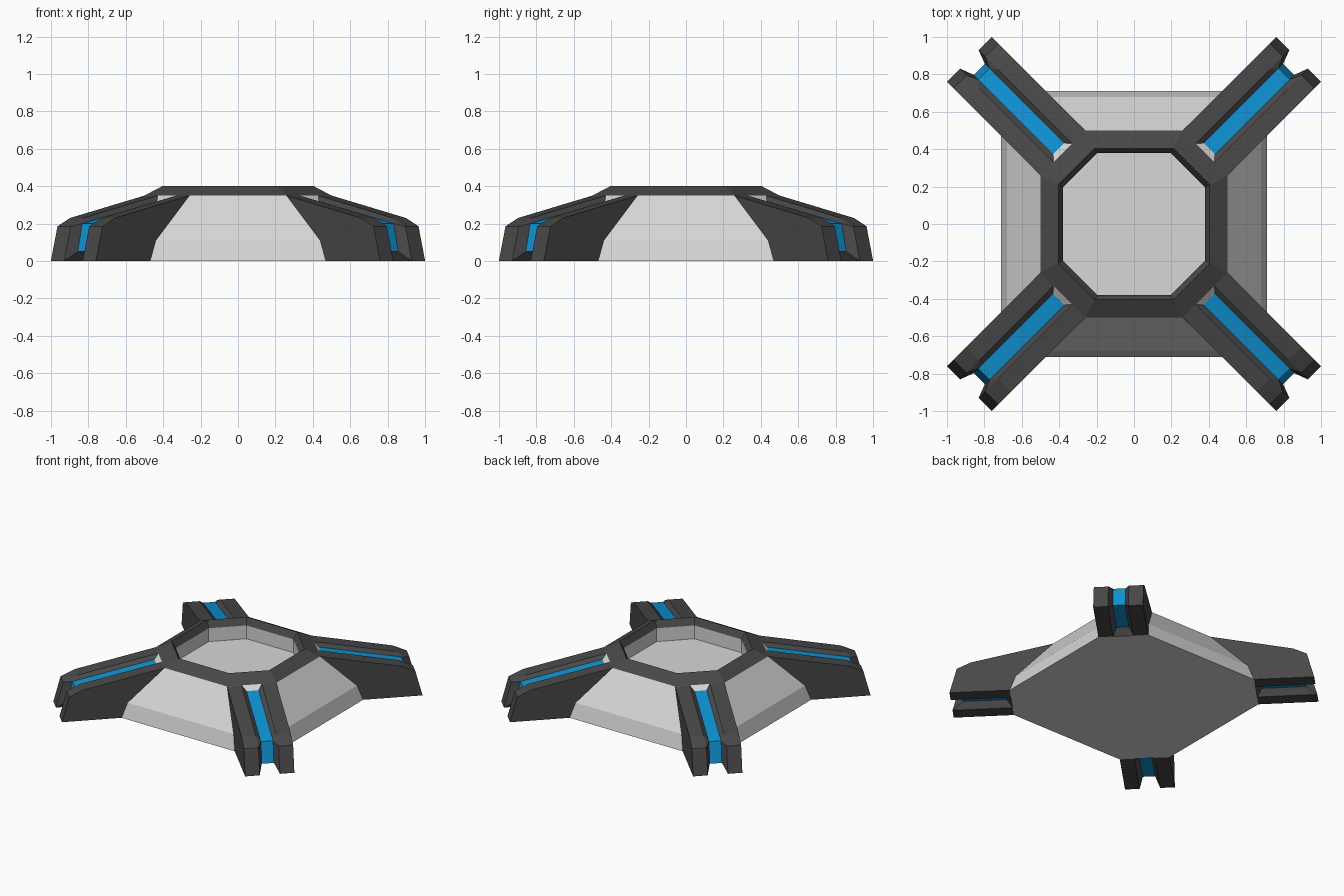
import bpy, bmesh, math
from mathutils import Matrix

if "Cube" in bpy.data.objects:
    bpy.data.objects.remove(bpy.data.objects["Cube"])


def material(name, rgb):
    m = bpy.data.materials.new(name)
    m.diffuse_color = (*rgb, 1)
    m.use_nodes = True
    m.node_tree.nodes["Principled BSDF"].inputs["Base Color"].default_value = m.diffuse_color
    return m


GREY = material("light grey panel", (0.68, 0.68, 0.68))
DARK = material("dark frame", (0.065, 0.065, 0.065))
BLUE = material("blue strip", (0.005, 0.29, 0.65))


def finish(bm, name, mats):
    bmesh.ops.recalc_face_normals(bm, faces=bm.faces)
    me = bpy.data.meshes.new(name)
    bm.to_mesh(me)
    bm.free()
    for m in mats:
        me.materials.append(m)
    ob = bpy.data.objects.new(name, me)
    bpy.context.collection.objects.link(ob)
    return ob


# Hub: stacked octagon loops (half size, half side length, height);
# sloped panels, dark top ring, then a recessed floor
loops = [(.71, .47, 0), (.68, .44, .11), (.5, .26, .35),
         (.405, .21, .4), (.38, .195, .35), (.38, .195, .25)]
bm = bmesh.new()
rings = []
for a, b, z in loops:
    pts = [(a, -b), (a, b), (b, a), (-b, a), (-a, b), (-a, -b), (-b, -a), (b, -a)]
    rings.append([bm.verts.new((x, y, z)) for x, y in pts])
for k, (lo, hi) in enumerate(zip(rings, rings[1:])):
    for i in range(8):
        j = (i + 1) % 8
        f = bm.faces.new((lo[i], lo[j], hi[j], hi[i]))
        f.material_index = 1 if k in (2, 3) else 0
bm.faces.new(rings[0])
bm.faces.new(rings[-1])
finish(bm, "hub", [GREY, DARK])

# Arm: side profile (distance from centre, height) and recessed strip profile
OUTER = [(.834, 0), (1.245, 0), (1.195, .185), (1.10, .23), (.537, .35), (.792, .11)]
STRIP = [(.87, .05), (1.17, .05), (1.135, .2), (.567, .32)]
HALF, RAIL, SLOT = .17, .07, .042


def build_arm(name, angle):
    bm = bmesh.new()

    def loop(profile, w):
        return [bm.verts.new((u, w, z)) for u, z in profile]

    sides = []
    for s in (1, -1):
        a, b, c = loop(OUTER, s * HALF), loop(OUTER[:5], s * RAIL), loop(STRIP, s * SLOT)
        bm.faces.new(a)                                   # outer wall
        for i in range(4):                                # rail surface
            bm.faces.new((a[i], a[i + 1], b[i + 1], b[i]))
        bm.faces.new((b[0], b[1], c[1], c[0]))            # sloped slot walls
        bm.faces.new((b[1], b[2], c[2], c[1]))
        bm.faces.new((b[2], b[3], c[2]))
        bm.faces.new((b[3], b[4], c[3], c[2]))
        sides.append((a, b, c))
    (a, b, c), (d, e, f) = sides
    for i in range(3):                                    # blue strip
        bm.faces.new((c[i], c[i + 1], f[i + 1], f[i])).material_index = 1
    bm.faces.new((b[0], c[0], f[0], e[0]))                # slot ends
    bm.faces.new((b[4], c[3], f[3], e[4]))
    bm.faces.new((a[4], b[4], e[4], d[4], d[5], a[5]))    # hidden root
    bm.faces.new((a[0], b[0], e[0], d[0], d[5], a[5]))
    bmesh.ops.transform(bm, matrix=Matrix.Rotation(angle, 4, 'Z'), verts=bm.verts)
    finish(bm, name, [DARK, BLUE])


for n, name in enumerate(("back_right_arm", "back_left_arm", "front_left_arm", "front_right_arm")):
    build_arm(name, math.pi / 4 + n * math.pi / 2)
